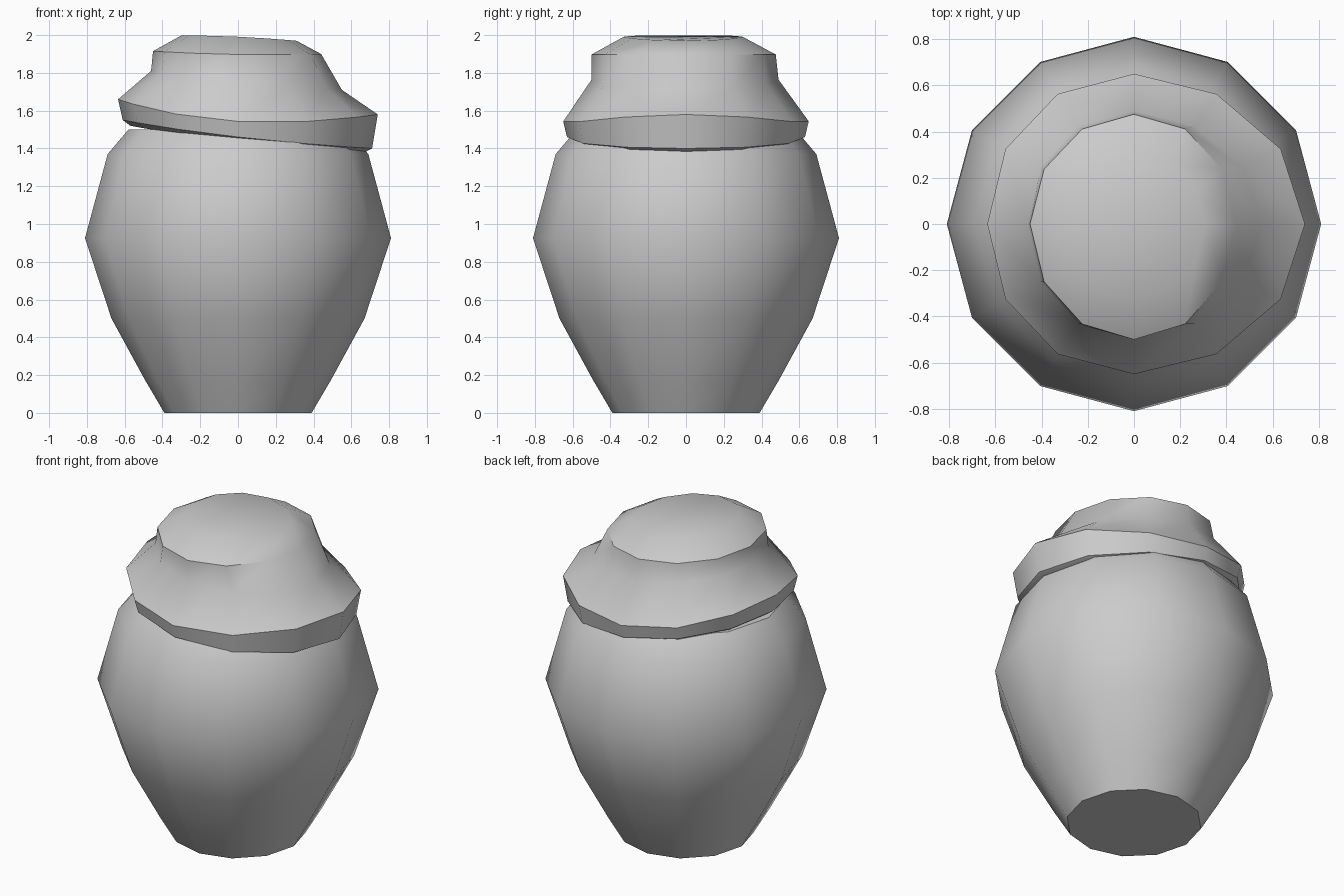
import bpy, bmesh, math

cube = bpy.data.objects.get("Cube")
if cube:
    bpy.data.objects.remove(cube, do_unlink=True)

SIDES = 12
grey = bpy.data.materials.new("plain grey")
grey.use_nodes = True
COLOUR = (0.6, 0.6, 0.6, 1)
grey.diffuse_color = COLOUR
grey.node_tree.nodes["Principled BSDF"].inputs["Base Color"].default_value = COLOUR


def ring(left, right, front, back, sag=0.0):
    """Tilted ring between a left and a right (x, z), with its y reach each way."""
    half, shift = (right[0] - left[0]) / 2, (right[0] + left[0]) / 2
    points = []
    for i in range(SIDES):
        a = 2 * math.pi * i / SIDES
        c, s = math.cos(a), math.sin(a)
        x = half * c + shift * c * c
        y = s * (back if s > 0 else front)
        t = (x - left[0]) / (right[0] - left[0])
        z = left[1] + t * (right[1] - left[1]) + sag * s * s
        points.append((x, y, z))
    return points


def loft(name, rings):
    """Closed solid through a stack of rings, lowest first."""
    bm = bmesh.new()
    loops = [[bm.verts.new(p) for p in r] for r in rings]
    for low, high in zip(loops, loops[1:]):
        for i in range(SIDES):
            j = (i + 1) % SIDES
            bm.faces.new((low[i], low[j], high[j], high[i]))
    bm.faces.new(loops[0][::-1])
    bm.faces.new(loops[-1])
    bmesh.ops.recalc_face_normals(bm, faces=bm.faces)
    mesh = bpy.data.meshes.new(name)
    bm.to_mesh(mesh)
    bm.free()
    mesh.materials.append(grey)
    obj = bpy.data.objects.new(name, mesh)
    bpy.context.collection.objects.link(obj)
    bpy.ops.object.select_all(action='DESELECT')
    obj.select_set(True)
    bpy.context.view_layer.objects.active = obj
    bpy.ops.object.shade_smooth_by_angle(angle=math.radians(40))
    return obj


# Round-bellied jar body: (radius, height)
profile = [(0.39, 0), (0.49, 0.17), (0.67, 0.5), (0.81, 0.925),
           (0.69, 1.37), (0.58, 1.5)]
loft("jar_body", [ring((-r, z), (r, z), r, r) for r, z in profile])

# Crooked lid: underside, rim, collar, shoulder and flat crown
loft("tilted_lid", [
    ring((-0.57, 1.52), (0.67, 1.38), 0.57, 0.57, -0.02),
    ring((-0.61, 1.55), (0.71, 1.40), 0.63, 0.63, -0.02),
    ring((-0.635, 1.66), (0.74, 1.58), 0.65, 0.65, -0.08),
    ring((-0.46, 1.81), (0.55, 1.71), 0.50, 0.49),
    ring((-0.45, 1.915), (0.44, 1.90), 0.50, 0.475, -0.01),
    ring((-0.30, 1.998), (0.31, 1.97), 0.33, 0.30, 0.007),
])
